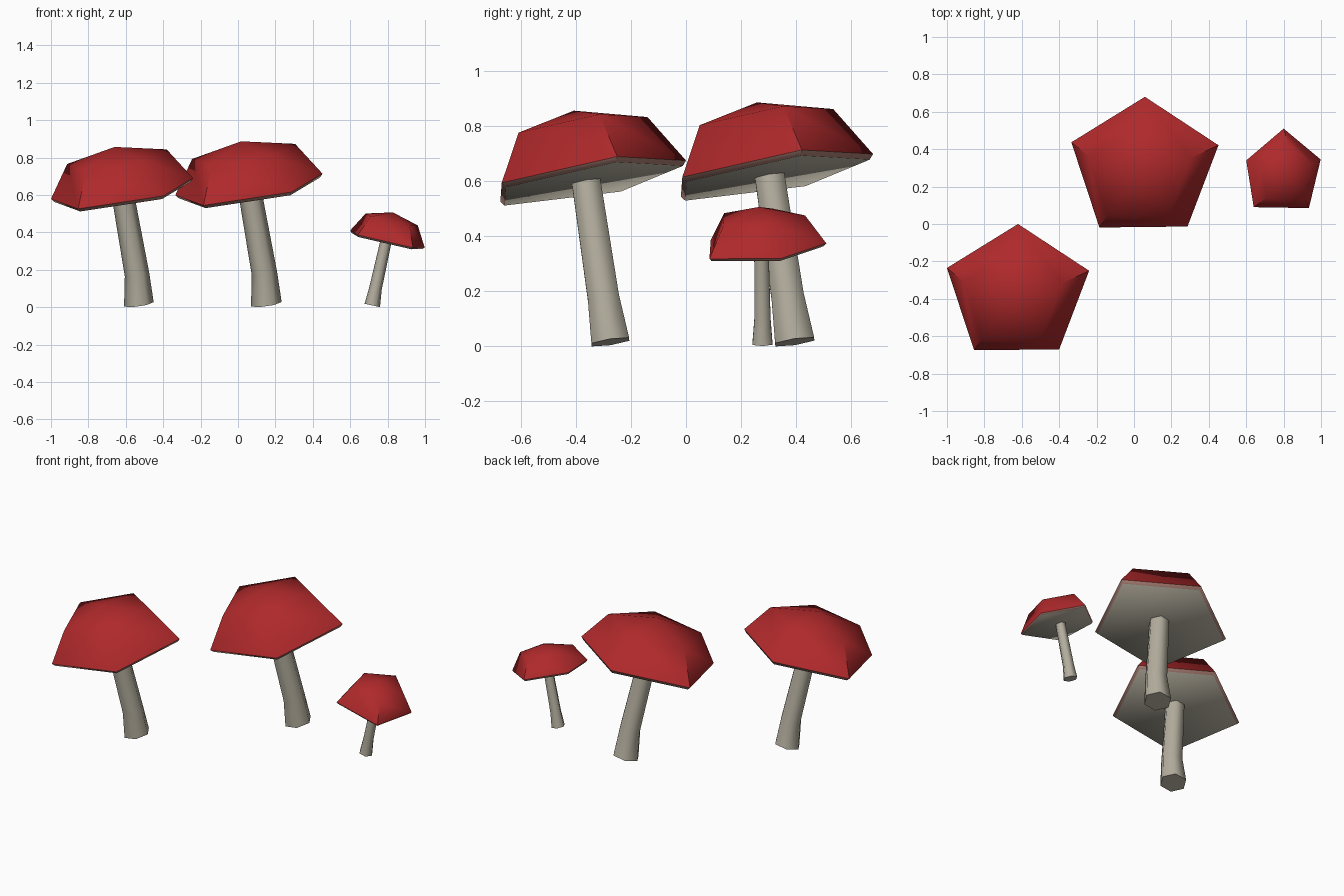
import bpy, bmesh, math
from mathutils import Vector

if "Cube" in bpy.data.objects:
    bpy.data.objects.remove(bpy.data.objects["Cube"])


def material(name, rgb):
    m = bpy.data.materials.new(name)
    m.diffuse_color = (*rgb, 1)
    m.use_nodes = True
    m.node_tree.nodes["Principled BSDF"].inputs["Base Color"].default_value = m.diffuse_color
    return m


RED = material("cap_red", (0.43, 0.022, 0.024))
GREY = material("stem_grey", (0.45, 0.42, 0.34))
PINK = material("lip_pink", (0.42, 0.22, 0.18))


def finish(bm, name, mats, angle):
    bmesh.ops.recalc_face_normals(bm, faces=bm.faces)
    mesh = bpy.data.meshes.new(name)
    bm.to_mesh(mesh)
    bm.free()
    ob = bpy.data.objects.new(name, mesh)
    bpy.context.collection.objects.link(ob)
    for m in mats:
        mesh.materials.append(m)
    bpy.ops.object.select_all(action='DESELECT')
    ob.select_set(True)
    bpy.context.view_layer.objects.active = ob
    bpy.ops.object.shade_smooth_by_angle(angle=math.radians(angle))
    return ob


def bridge(bm, lower, upper, mat=0):
    n = len(lower)
    for i in range(n):
        j = (i + 1) % n
        bm.faces.new((lower[i], lower[j], upper[j], upper[i])).material_index = mat


# Five-sided cap: underside, thin lip, steep side, shallow crown
def cap(name, rim_xy, rim_z, slope, height):
    centre = Vector((sum(p[0] for p in rim_xy) / 5, sum(p[1] for p in rim_xy) / 5, rim_z))
    axis = Vector((-slope[0], -slope[1], 1))
    spokes = []
    for x, y in rim_xy:
        dx, dy = x - centre.x, y - centre.y
        spokes.append(Vector((dx, dy, slope[0] * dx + slope[1] * dy)))
    bm = bmesh.new()

    def ring(scale, h):
        return [bm.verts.new(centre + s * scale + axis * h * height) for s in spokes]

    under, rim, shoulder = ring(0.96, -0.07), ring(1, 0), ring(0.7, 0.725)
    bm.faces.new(under).material_index = 1
    bridge(bm, under, rim, 2)
    bridge(bm, rim, shoulder)
    apex = bm.verts.new(centre + axis * height)
    for i in range(5):
        bm.faces.new((shoulder[i], shoulder[(i + 1) % 5], apex))
    finish(bm, name, [RED, GREY, PINK], 60)


# Leaning stem with a flared foot, rings square to the lean
def stem(name, sections, sides=6):
    lean = (Vector(sections[-1][:3]) - Vector(sections[0][:3])).normalized()
    turn = Vector((0, 0, 1)).rotation_difference(lean)
    bm = bmesh.new()
    rings = []
    for x, y, z, r in sections:
        rings.append([bm.verts.new(Vector((x, y, z)) + turn @ Vector(
            (r * math.cos(math.tau * i / sides), r * math.sin(math.tau * i / sides), 0)))
            for i in range(sides)])
    for a, b in zip(rings, rings[1:]):
        bridge(bm, a, b)
    bm.faces.new(rings[0])
    bm.faces.new(rings[-1])
    finish(bm, name, [GREY], 65)


# The two large mushrooms share one shape, scaled and shifted
big_rim = [(-0.62, 0.0), (-0.24, -0.25), (-0.40, -0.67), (-0.855, -0.675), (-1.0, -0.235)]
big_stem = [(-0.53, -0.275, 0.016, 0.08), (-0.54, -0.30, 0.175, 0.066),
            (-0.62, -0.367, 0.625, 0.06)]
for label, s, ox, oy in (("left", 1, 0, 0), ("middle", 1.035, 0.70, 0.68)):
    cap(label + "_cap", [(x * s + ox, y * s + oy) for x, y in big_rim],
        0.613 * s, (0.15, 0.17), 0.244 * s)
    stem(label + "_stem", [(x * s + ox, y * s + oy, z * s, r * s) for x, y, z, r in big_stem])

# Small mushroom leaning the other way
cap("small_cap", [(0.80, 0.51), (0.998, 0.345), (0.935, 0.085), (0.64, 0.09), (0.60, 0.34)],
    0.362, (-0.23, 0.06), 0.145)
stem("small_stem", [(0.718, 0.278, 0.01, 0.042), (0.735, 0.278, 0.10, 0.034),
                    (0.795, 0.274, 0.37, 0.03)])
